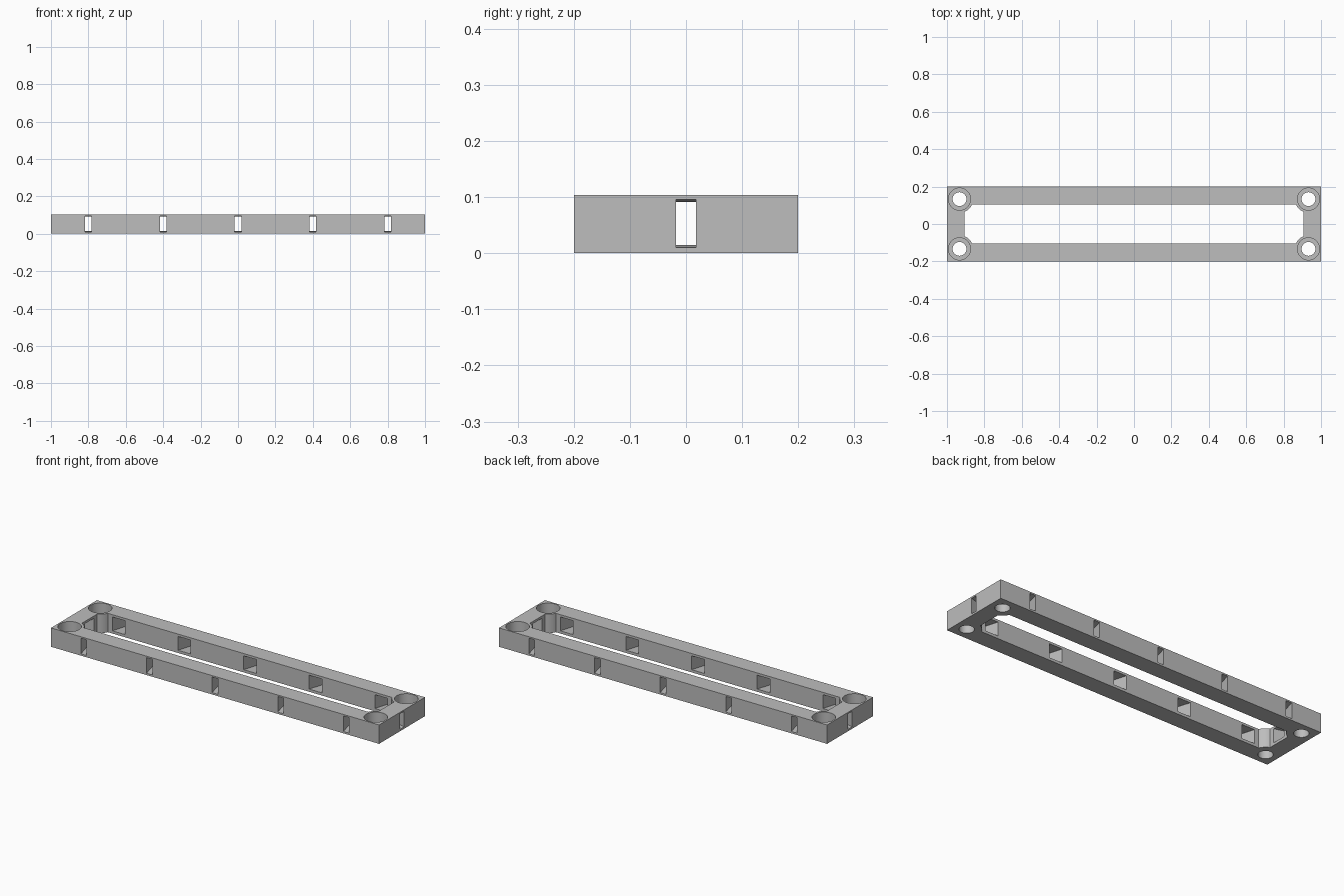
import bpy
import bmesh
from math import pi
from mathutils import Matrix, Vector

if "Cube" in bpy.data.objects:
    bpy.data.objects.remove(bpy.data.objects["Cube"])

HEIGHT = 0.104
WALL = 0.096
HOLE_X, HOLE_Y = 0.933, 0.133

grey = bpy.data.materials.new("plain grey")
grey.use_nodes = True
colour = (0.51, 0.51, 0.51, 1)
grey.diffuse_color = colour
grey.node_tree.nodes["Principled BSDF"].inputs["Base Color"].default_value = colour


def finish(name, bm):
    bmesh.ops.recalc_face_normals(bm, faces=bm.faces)
    mesh = bpy.data.meshes.new(name)
    bm.to_mesh(mesh)
    bm.free()
    mesh.materials.append(grey)
    obj = bpy.data.objects.new(name, mesh)
    bpy.context.collection.objects.link(obj)
    return obj


def box(name, size, z):
    bm = bmesh.new()
    bmesh.ops.create_cube(bm, size=1)
    bmesh.ops.scale(bm, vec=size, verts=bm.verts)
    bmesh.ops.translate(bm, vec=(0, 0, z), verts=bm.verts)
    return finish(name, bm)


def corner_cylinders(name, radius, bottom, top):
    """Four upright cylinders, one at each corner hole."""
    bm = bmesh.new()
    for sx in (-1, 1):
        for sy in (-1, 1):
            place = Matrix.Translation((sx * HOLE_X, sy * HOLE_Y, (bottom + top) / 2))
            bmesh.ops.create_cone(bm, cap_ends=True, segments=48, radius1=radius,
                                  radius2=radius, depth=top - bottom, matrix=place)
    return finish(name, bm)


def add_slot(bm, angle, outer, along):
    """Slot that is narrow on the outer face and flares towards the opening."""
    new = bmesh.ops.create_cube(bm, size=2)["verts"]
    turn = Matrix.Rotation(angle, 4, "Z")
    for v in new:
        outside = v.co.y < 0
        half_width = 0.017 if outside else 0.040
        half_height = 0.043 if outside else 0.038
        depth = -outer - 0.002 if outside else -outer + WALL + 0.004
        v.co = turn @ Vector((along + v.co.x * half_width, depth,
                              0.053 + v.co.z * half_height))


def cut(target, cutter):
    """Subtract the cutter, bake the result and remove the cutter."""
    cutter.hide_render = True
    mod = target.modifiers.new("cut", "BOOLEAN")
    mod.operation = "DIFFERENCE"
    mod.solver = "EXACT"
    mod.object = cutter
    graph = bpy.context.evaluated_depsgraph_get()
    baked = bpy.data.meshes.new_from_object(target.evaluated_get(graph))
    target.modifiers.clear()
    target.data = baked
    bpy.data.objects.remove(cutter)


# Outer block
frame = box("frame", (2, 0.4, HEIGHT), HEIGHT / 2)

# Central opening, leaving round bosses at its corners
opening = box("opening_cutter", (1.81, 0.208, 0.3), HEIGHT / 2)
cut(opening, corner_cylinders("boss_shape", 0.073, -0.3, 0.5))
cut(frame, opening)

# Stepped screw holes
cut(frame, corner_cylinders("hole_cutter", 0.037, -0.1, 0.2))
cut(frame, corner_cylinders("counterbore_cutter", 0.059, 0.042, 0.2))

# Flared slots in the long sides and the two ends
slots = bmesh.new()
for side in (0, pi):
    for i in range(-2, 3):
        add_slot(slots, side, 0.2, i * 0.4)
    add_slot(slots, side + pi / 2, 1, 0)
cut(frame, finish("slot_cutter", slots))

# Smooth the round walls and keep the edges sharp
bpy.ops.object.select_all(action="DESELECT")
frame.select_set(True)
bpy.context.view_layer.objects.active = frame
bpy.ops.object.shade_smooth_by_angle(angle=pi / 6)
